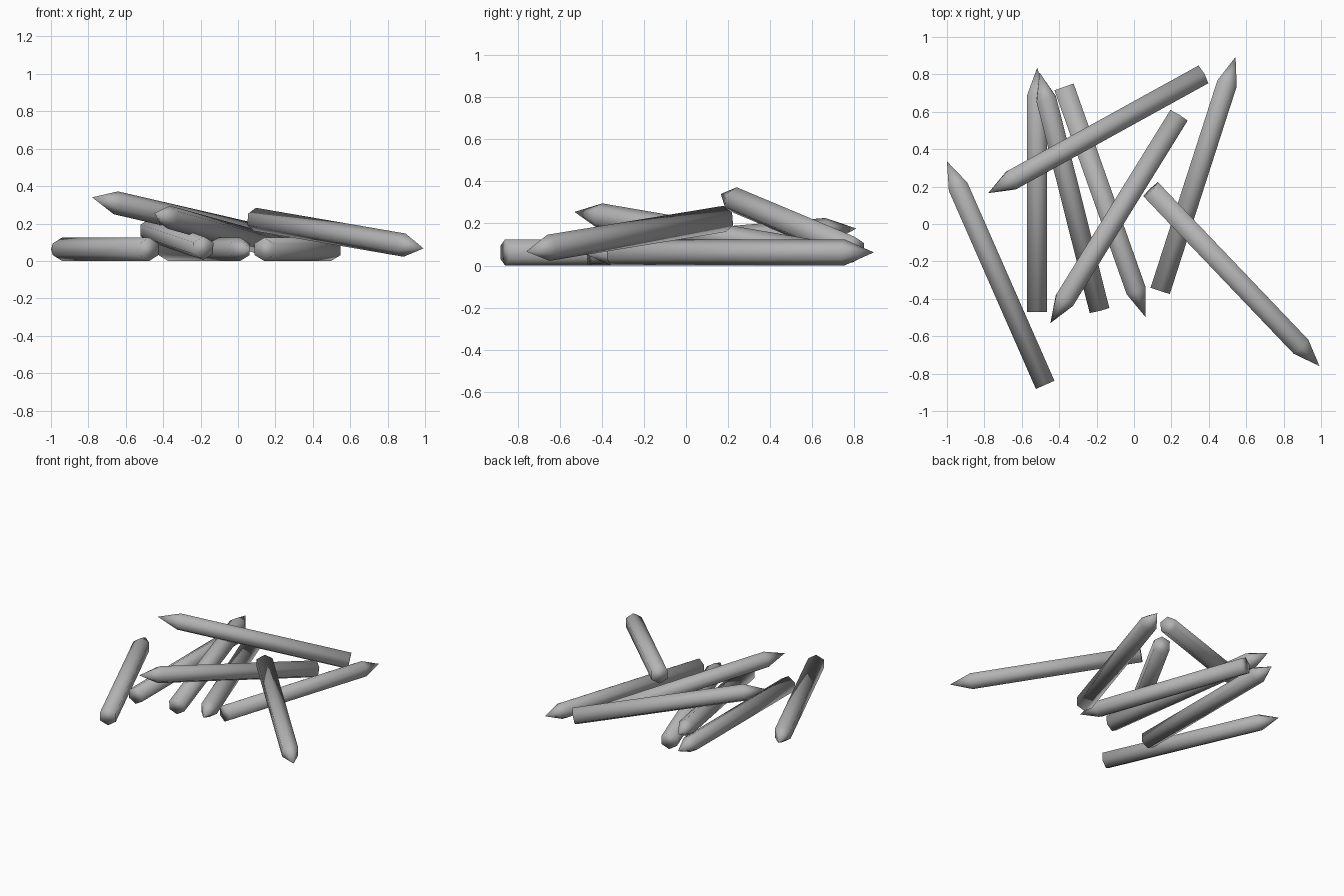
import bpy
import bmesh
from mathutils import Matrix, Vector

cube = bpy.data.objects.get("Cube")
if cube:
    bpy.data.objects.remove(cube, do_unlink=True)

RADIUS = 0.0625
POINT = 0.148      # length of the sharpened end
REST = 0.0625      # centre height of a stake lying on the ground

wood = bpy.data.materials.new("plain grey")
wood.use_nodes = True
grey = (0.45, 0.45, 0.45, 1)
wood.diffuse_color = grey
wood.node_tree.nodes["Principled BSDF"].inputs["Base Color"].default_value = grey


def make_stake(name, butt, tip):
    """Six-sided stake running from its flat butt to its sharpened tip."""
    butt, tip = Vector(butt), Vector(tip)
    axis = tip - butt
    shaft = axis.length - POINT
    bm = bmesh.new()
    bmesh.ops.create_cone(bm, cap_ends=True, segments=6, radius1=RADIUS,
                          radius2=RADIUS, depth=shaft,
                          matrix=Matrix.Translation((0, 0, shaft / 2)))
    # Pull the end cap out into a point
    end = max(bm.faces, key=lambda f: f.calc_center_median().z)
    apex = bmesh.ops.poke(bm, faces=[end])["verts"][0]
    apex.co.z = axis.length
    # Lay the stake along its axis with one ridge on top
    turn = axis.to_track_quat('Z', 'Y').to_matrix().to_4x4()
    bm.transform(turn)
    for face in bm.faces:
        face.smooth = True
    mesh = bpy.data.meshes.new(name)
    bm.to_mesh(mesh)
    bm.free()
    mesh.materials.append(wood)
    stake = bpy.data.objects.new(name, mesh)
    stake.location = butt
    bpy.context.collection.objects.link(stake)


# Stakes lying flat on the ground
make_stake("right_ground_stake", (-0.475, -0.86, REST), (-1.0, 0.335, REST))
make_stake("straight_ground_stake", (-0.518, -0.47, REST), (-0.518, 0.835, REST))
make_stake("middle_ground_stake", (-0.374, 0.733, REST), (0.061, -0.497, REST))
make_stake("left_ground_stake", (0.14, -0.358, REST), (0.543, 0.893, REST))

# Stakes leaning on the others
make_stake("low_leaning_stake", (-0.185, -0.46, 0.068), (-0.505, 0.81, 0.176))
make_stake("back_leaning_stake", (0.366, 0.797, 0.075), (-0.78, 0.165, 0.34))
make_stake("front_leaning_stake", (0.238, 0.577, 0.065), (-0.447, -0.53, 0.255))
make_stake("left_leaning_stake", (0.091, 0.184, 0.222), (0.992, -0.76, 0.067))
